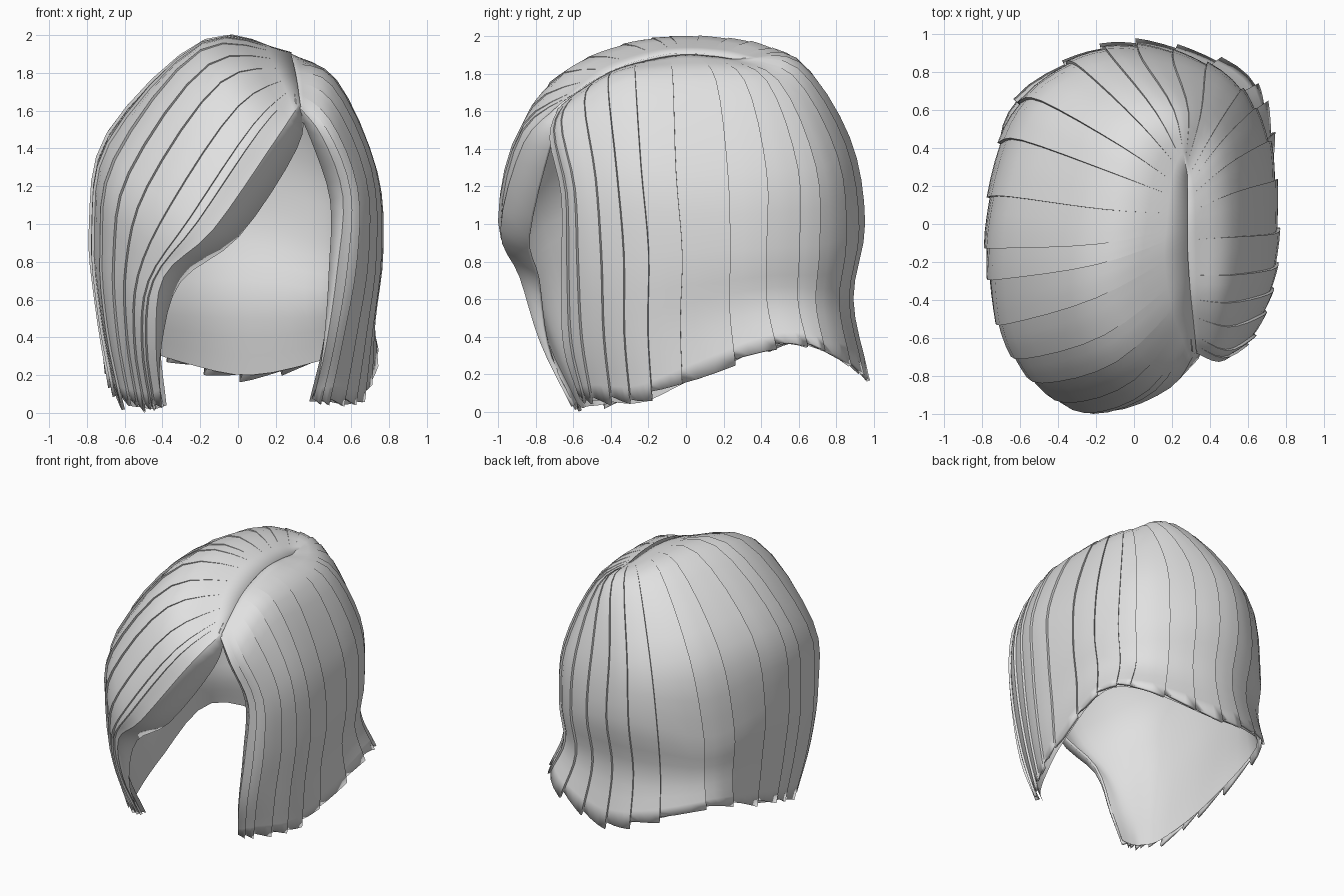
import bpy
import bmesh
import random
from mathutils import Vector

random.seed(4)
default_cube = bpy.data.objects.get("Cube")
if default_cube:
    bpy.data.objects.remove(default_cube, do_unlink=True)

LOCKS, SUBDIVISIONS, ROWS = 27, 3, 20
STEP, THICKNESS, LINING_DEPTH = 0.016, 0.018, 0.04

# Guide strands: parting position, then points from crown to tip
LEFT_GUIDES = [
    (-.67, (.45, -.73, 1.46), (.56, -.67, 1.15), (.53, -.67, .75), (.47, -.66, .35), (.4, -.57, .06)),
    (-.55, (.49, -.64, 1.57), (.64, -.57, 1.2), (.64, -.55, .8), (.57, -.53, .4), (.5, -.48, .06)),
    (-.35, (.5, -.36, 1.75), (.71, -.32, 1.3), (.74, -.28, .85), (.69, -.28, .42), (.64, -.25, .05)),
    (-.05, (.52, -.02, 1.76), (.73, 0, 1.27), (.76, .03, .85), (.72, .02, .5), (.71, .03, .17)),
    (.12, (.49, .33, 1.76), (.68, .45, 1.28), (.71, .45, .87), (.68, .45, .6), (.73, .5, .36)),
    (.22, (.39, .53, 1.77), (.48, .75, 1.32), (.5, .78, .9), (.48, .75, .58), (.58, .8, .31)),
]
BACK_GUIDE = (.3, (.24, .6, 1.85), (.1, .86, 1.45), (.08, .94, 1), (.07, .88, .6), (.08, .96, .2))
RIGHT_GUIDES = [
    (.25, (.05, .55, 1.9), (-.22, .83, 1.45), (-.3, .88, 1), (-.29, .82, .6), (-.32, .88, .27)),
    (.15, (-.08, .36, 1.955), (-.53, .58, 1.48), (-.65, .57, .9), (-.64, .56, .6), (-.67, .58, .37)),
    (.02, (-.16, -.02, 1.98), (-.68, 0, 1.5), (-.78, 0, 1), (-.75, 0, .6), (-.69, 0, .17)),
    (-.12, (-.2, -.37, 1.925), (-.66, -.5, 1.35), (-.73, -.49, .87), (-.7, -.46, .45), (-.62, -.42, .05)),
    (-.33, (-.11, -.69, 1.78), (-.51, -.8, 1.22), (-.61, -.72, .8), (-.6, -.64, .4), (-.54, -.55, .03)),
    (-.5, (.06, -.86, 1.55), (-.28, -.98, 1.05), (-.49, -.84, .7), (-.52, -.72, .36), (-.47, -.58, .02)),
    (-.67, (.19, -.86, 1.43), (-.13, -.98, .97), (-.39, -.88, .72), (-.43, -.77, .37), (-.4, -.61, .04)),
]


def spline(points, t):
    """Smooth curve through all points, t from 0 to 1."""
    last = len(points) - 1
    i = min(int(t * last), last - 1)
    f = t * last - i
    b, c = points[i], points[i + 1]
    a = points[i - 1] if i else b * 2 - c
    d = points[i + 2] if i + 2 <= last else c * 2 - b
    return (b * 2 + (c - a) * f + (a * 2 - b * 5 + c * 4 - d) * f ** 2
            + (b * 3 - a - c * 3 + d) * f ** 3) / 2


def strand(guide, side):
    """Full strand with its root tucked just under the other side of the parting."""
    y = guide[0]
    drop = .6 if y < 0 else .4
    root = Vector((.27 + .1 * max(0, -y - .2) - side * .012, y, 1.92 - drop * y * y - abs(side) * .01))
    points = [root] + [Vector(p) for p in guide[1:]]
    return [spline(points, r / ROWS) for r in range(ROWS + 1)]


def outward(p):
    return Vector((p.x, p.y, max(0, p.z - .9))).normalized()


def rolled_edge(column, shift):
    """Turn the free edge of the hair in toward the face, most of all near the brow."""
    result = []
    for r, p in enumerate(column):
        v = r / ROWS
        result.append(p + Vector(shift) * 6.75 * v * (1 - v) ** 2)
    return result


def smooth_column(u):
    return [spline([g[r] for g in guides], u) for r in range(ROWS + 1)]


def build_sheet(name, columns, material):
    """Skin neighbouring columns into one smooth sheet."""
    bm = bmesh.new()
    grid = [[bm.verts.new(p) for p in column] for column in columns]
    for first, second in zip(grid, grid[1:]):
        for r in range(ROWS):
            bm.faces.new((first[r], first[r + 1], second[r + 1], second[r]))
    bmesh.ops.remove_doubles(bm, verts=bm.verts, dist=.0005)
    mesh = bpy.data.meshes.new(name)
    bm.to_mesh(mesh)
    bm.free()
    mesh.materials.append(material)
    sheet = bpy.data.objects.new(name, mesh)
    bpy.context.collection.objects.link(sheet)
    bpy.ops.object.select_all(action="DESELECT")
    sheet.select_set(True)
    bpy.context.view_layer.objects.active = sheet
    bpy.ops.object.shade_smooth_by_angle(angle=.6)
    return sheet


# Single plain colour
grey = bpy.data.materials.new("light grey")
grey.use_nodes = True
colour = (.75, .75, .75, 1)
grey.diffuse_color = colour
grey.node_tree.nodes["Principled BSDF"].inputs["Base Color"].default_value = colour

guides = ([strand(g, 1) for g in LEFT_GUIDES] + [strand(BACK_GUIDE, 0)]
          + [strand(g, -1) for g in RIGHT_GUIDES])

# Overlapping locks of uneven width, each ending in a small step and its own tip length
borders = [0] + [(i + random.uniform(-.3, .3)) / LOCKS for i in range(1, LOCKS)] + [1]
lock_columns = []
for start, end in zip(borders, borders[1:]):
    tip = random.uniform(-.25, .2)
    for s in range(SUBDIVISIONS + 1):
        across = s / SUBDIVISIONS
        column = smooth_column(start + (end - start) * across)
        column[-1] += (column[-1] - column[-2]) * (tip + .4 * across - .2)
        for r, p in enumerate(column):
            fade = min(1, max(0, r / ROWS - .06) * 4)
            column[r] = p + outward(p) * STEP * fade * (across - .5)
        lock_columns.append(column)

# Inward rolls on both sides of the face opening
lock_columns.insert(0, rolled_edge(lock_columns[0], (-.07, .06, -.02)))
lock_columns.append(rolled_edge(lock_columns[-1], (.14, .15, -.04)))

hair = build_sheet("hair_locks", lock_columns, grey)
solid = hair.modifiers.new("thickness", "SOLIDIFY")
solid.thickness = THICKNESS
solid.offset = -1

# Smooth inner lining, facing the head
lining_columns = []
for i in range(LOCKS * 2, -1, -1):
    column = smooth_column(i / (LOCKS * 2))
    lining_columns.append([p - outward(p) * LINING_DEPTH for p in column])
build_sheet("hair_lining", lining_columns, grey)
